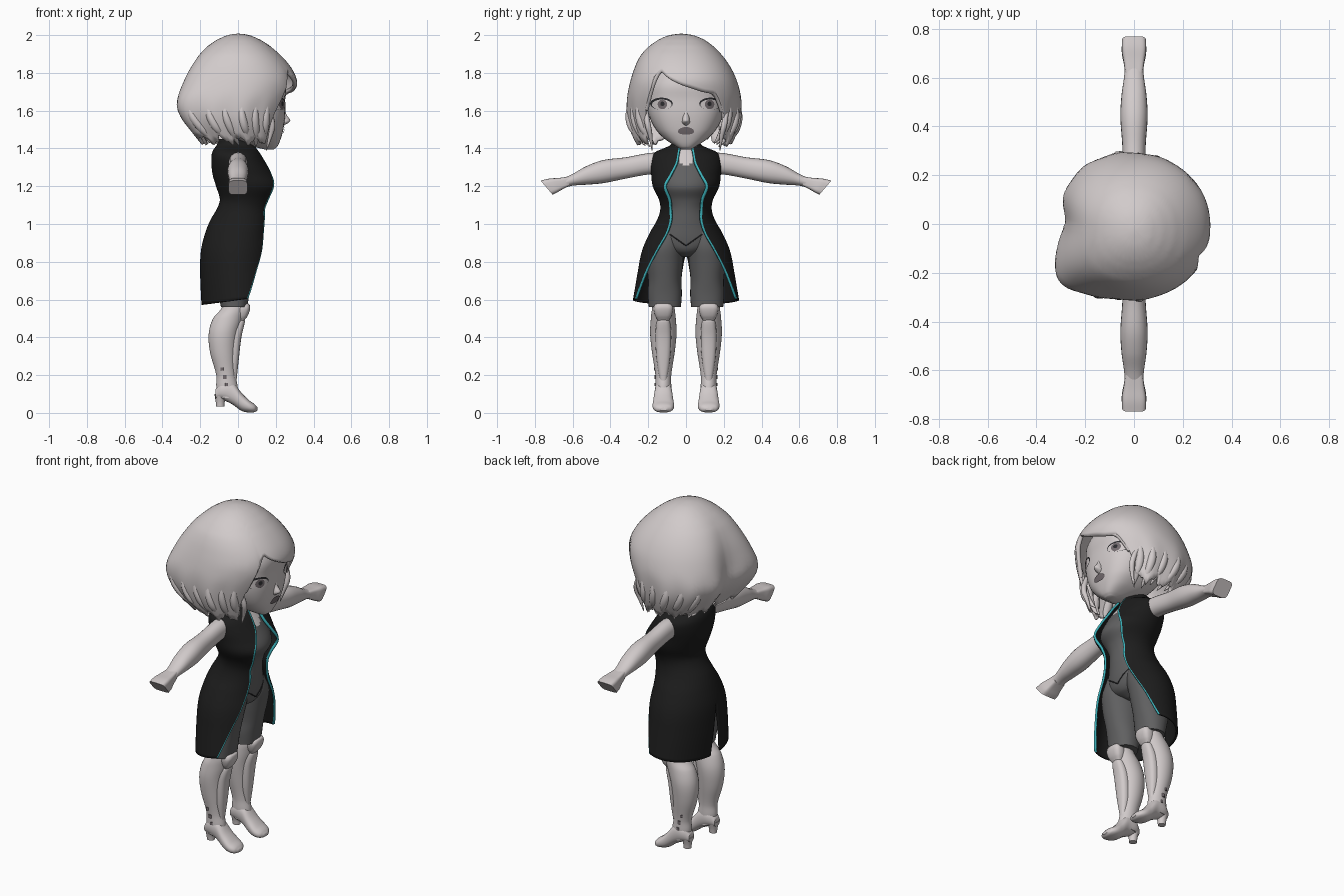
import bpy, bmesh, math

if "Cube" in bpy.data.objects:
    bpy.data.objects.remove(bpy.data.objects["Cube"])

def material(name, rgb):
    m = bpy.data.materials.new(name)
    m.diffuse_color = (*rgb, 1)
    m.use_nodes = True
    m.node_tree.nodes["Principled BSDF"].inputs["Base Color"].default_value = m.diffuse_color
    return m

PALE = material("pale_grey", (0.64, 0.595, 0.595))
BLACK = material("black_cloth", (0.012, 0.012, 0.012))
SUIT = material("suit_grey", (0.118, 0.118, 0.12))
CYAN = material("cyan_trim", (0.045, 0.45, 0.5))
LINE = material("dark_line", (0.025, 0.025, 0.028))
LIP = material("muted_grey", (0.17, 0.145, 0.155))

def sample(rows, t, smooth=True):
    """Interpolate a table of rows keyed by the first column."""
    n = len(rows)
    t = min(max(t, rows[0][0]), rows[-1][0])
    i = next((k for k in range(n - 1) if t <= rows[k + 1][0]), n - 2)
    a, b = rows[i], rows[i + 1]
    h = b[0] - a[0]
    u = (t - a[0]) / h
    if not smooth:
        return [p + (q - p) * u for p, q in zip(a[1:], b[1:])]
    def slope(k, c):
        lo, hi = rows[max(k - 1, 0)], rows[min(k + 1, n - 1)]
        return (hi[c] - lo[c]) / (hi[0] - lo[0])
    return [(2*u**3 - 3*u**2 + 1) * a[c] + (u**3 - 2*u**2 + u) * h * slope(i, c)
            + (3*u**2 - 2*u**3) * b[c] + (u**3 - u**2) * h * slope(i + 1, c)
            for c in range(1, len(a))]

def spow(v, p):
    return math.copysign(abs(v) ** (2 / p), v)

def finish(name, bm, mats, thick=0, angle=40):
    bmesh.ops.remove_doubles(bm, verts=bm.verts, dist=0.0002)
    bmesh.ops.recalc_face_normals(bm, faces=bm.faces)
    me = bpy.data.meshes.new(name)
    bm.to_mesh(me)
    bm.free()
    ob = bpy.data.objects.new(name, me)
    bpy.context.collection.objects.link(ob)
    for m in mats:
        me.materials.append(m)
    bpy.ops.object.select_all(action='DESELECT')
    ob.select_set(True)
    bpy.context.view_layer.objects.active = ob
    bpy.ops.object.shade_smooth_by_angle(angle=math.radians(angle))
    if thick:
        mod = ob.modifiers.new("thickness", 'SOLIDIFY')
        mod.thickness, mod.offset = thick, 0

def bridge(bm, rings, closed=True, rule=None):
    n = len(rings[0])
    for r0, r1 in zip(rings, rings[1:]):
        for j in range(n if closed else n - 1):
            k = (j + 1) % n
            f = bm.faces.new((r0[j], r0[k], r1[k], r1[j]))
            f.material_index = rule(f, j) if rule else 0

def loft(name, rows, mats, place=lambda a, b, t: (a, b, t), p=2, n=32, sub=5, rule=None):
    """Rows are (t, a_min, a_max, b_half, b_centre)."""
    bm = bmesh.new()
    ts = [r[0] + (s[0] - r[0]) * k / sub for r, s in zip(rows, rows[1:]) for k in range(sub)]
    rings = []
    for t in ts + [rows[-1][0]]:
        lo, hi, hb, cb = sample(rows, t)
        rings.append([bm.verts.new(place((lo + hi) / 2 + (hi - lo) / 2 * spow(math.cos(w), p),
                                         cb + hb * spow(math.sin(w), p), t))
                      for w in (2 * math.pi * j / n for j in range(n))])
    bridge(bm, rings, rule=rule)
    bm.faces.new(rings[0])
    bm.faces.new(rings[-1])
    finish(name, bm, mats)

def front_x(rows, y, z, p):
    lo, hi, hb, cb = sample(rows, z)
    return (lo + hi) / 2 + (hi - lo) / 2 * max(0, 1 - abs(y / hb) ** p) ** (1 / p)

def tubes(name, paths, mat):
    """Tapered strands; each path is a list of (x, y, z, radius)."""
    cu = bpy.data.curves.new(name, 'CURVE')
    cu.dimensions, cu.bevel_depth, cu.bevel_resolution = '3D', 1, 2
    cu.use_fill_caps = True
    for path in paths:
        s = cu.splines.new('NURBS')
        s.points.add(len(path) - 1)
        for pt, (x, y, z, r) in zip(s.points, path):
            pt.co, pt.radius = (x, y, z, 1), r
        s.order_u, s.use_endpoint_u, s.resolution_u = 3, True, 5
    cu.materials.append(mat)
    ob = bpy.data.objects.new(name, cu)
    bpy.context.collection.objects.link(ob)
    bpy.ops.object.select_all(action='DESELECT')
    ob.select_set(True)
    bpy.context.view_layer.objects.active = ob
    bpy.ops.object.convert(target='MESH')

# head and neck
HEAD = [(1.395, .14, .19, .025, 0), (1.41, .08, .208, .052, 0), (1.45, -.02, .226, .112, 0),
        (1.50, -.08, .24, .16, 0), (1.58, -.14, .25, .198, 0), (1.66, -.18, .25, .21, 0),
        (1.75, -.2, .25, .2, 0), (1.85, -.15, .19, .14, 0), (1.91, -.06, .1, .06, 0)]
loft("head", HEAD, [PALE], p=2.6, n=48)
loft("neck", [(1.30, -.06, .05, .055, 0), (1.38, -.06, .05, .05, 0), (1.47, -.06, .07, .055, 0)], [PALE])
loft("nose", [(1.52, .21, .24, .01, 0), (1.535, .21, .266, .02, 0), (1.548, .21, .277, .02, 0),
              (1.575, .2, .259, .018, 0), (1.6, .2, .249, .012, 0)], [PALE], n=16)

# eyes and mouth as thin patches following the face
def patch(name, cy, cz, hy, hz, off, mat, bow=0):
    bm = bmesh.new()
    rings = []
    for r in (1, .75, .5, .25, 0):
        ring = []
        for j in range(28):
            w = 2 * math.pi * j / 28
            y = cy + hy * r * math.cos(w)
            z = cz + hz * r * math.sin(w) + bow * abs(math.cos(w)) * r
            ring.append(bm.verts.new((front_x(HEAD, y, z, 2.6) + off, y, z)))
        rings.append(ring)
    bridge(bm, rings)
    finish(name, bm, [mat])

for s, side in ((1, "left"), (-1, "right")):
    patch(side + "_lashes", s * .13, 1.637, .06, .032, .003, LINE)
    patch(side + "_eye", s * .128, 1.632, .052, .027, .005, PALE)
    patch(side + "_iris", s * .125, 1.633, .025, .025, .007, LIP)
    patch(side + "_pupil", s * .125, 1.636, .011, .012, .009, LINE)
patch("lips", 0, 1.495, .043, .02, .006, LIP, -.005)

# hair cap with a swept fringe, a ragged hem and a bulge at the back right
HAIR = [(1.41, -.17, .20, .235, -.01), (1.5, -.24, .225, .275, -.01), (1.56, -.285, .245, .29, -.01),
        (1.62, -.308, .27, .295, -.01), (1.68, -.3, .292, .292, -.01), (1.75, -.28, .305, .276, -.012),
        (1.8, -.26, .289, .258, -.015), (1.85, -.232, .255, .234, -.02), (1.9, -.195, .208, .2, -.025),
        (1.94, -.152, .16, .16, -.025), (1.97, -.105, .112, .116, -.025), (1.99, -.06, .066, .07, -.025),
        (1.997, -.03, .035, .035, -.025), (2.0, 0, 0, 0, -.025)]
HEM = [(-180, 1.45), (-60, 1.44), (-49, 1.45), (-41, 1.62), (-33, 1.78), (-25, 1.815),
       (-16, 1.775), (0, 1.735), (20, 1.70), (34, 1.69), (41, 1.61), (49, 1.45), (60, 1.44), (180, 1.45)]

def hair_point(deg, z, out=0):
    lo, hi, hb, cb = sample(HAIR, z, z < 1.9)
    w = math.radians(deg)
    fade = min(1, max(0, (1.7 - z) / .2)) * min(1, max(0, (abs(deg) - 45) / 15))
    around = (deg - 180 * math.copysign(1, deg)) if abs(deg) > 90 else 90
    low = min(1, max(0, (1.97 - z) / .3))
    k = 1 + .022 * math.sin(12 * w) * fade
    k *= 1 + low * (.19 * math.exp(-((deg + 143) / 22) ** 2) - .11 * math.exp(-((around + 2) / 17) ** 2))
    return ((lo + hi) / 2 + ((hi - lo) / 2 * k + out) * spow(math.cos(w), 2.15),
            cb + (hb * k + out) * spow(math.sin(w), 2.15), z)

bm = bmesh.new()
rings = []
for i in range(29):
    ring = []
    for j in range(120):
        deg = -180 + 3 * j
        zb = sample(HEM, deg, False)[0]
        if abs(deg) > 50:
            zb += .02 * math.sin(math.radians(deg * 15)) + .01 * math.sin(math.radians(deg * 37))
        ring.append(bm.verts.new(hair_point(deg, 2.0 - (2.0 - zb) * (i / 28) ** 1.7)))
    rings.append(ring)
bridge(bm, rings)
finish("hair", bm, [PALE], thick=.016, angle=60)

# hanging locks and rolled fringe edge
locks = []
for s in (1, -1):
    for k, d in enumerate((52, 66, 81, 97, 114, 133)):
        end = 1.425 - .02 * (k % 2) + .003 * k
        locks.append([(*hair_point(s * (d + e), z, o), r) for e, z, o, r in
                      ((5, 1.69, -.012, .004), (3, 1.6, -.004, .022), (0, 1.52, -.002, .026),
                       (-3, end + .04, -.012, .016), (-5, end, -.03, .002))])
    locks.append([(.15, s * .215, 1.62, .012), (.19, s * .207, 1.54, .018),
                  (.17, s * .185, 1.46, .012), (.15, s * .18, 1.39, .002)])
tubes("hair_locks", locks, PALE)
tubes("fringe_edge", [[(*hair_point(d, sample(HEM, d, False)[0] + .008, -.004), .012)
                       for d in range(-42, 43, 6)]], PALE)

# bodysuit torso with an open neckline
BODY = [(.825, -.08, .04, .03, 0), (.85, -.12, .095, .1, 0), (.9, -.155, .118, .175, 0),
        (1.0, -.13, .13, .14, 0), (1.08, -.09, .138, .112, 0), (1.13, -.072, .152, .12, 0),
        (1.2, -.09, .186, .15, 0), (1.3, -.11, .14, .155, 0), (1.36, -.11, .10, .135, 0),
        (1.40, -.08, .07, .06, 0)]
def neckline(f, j):
    c = f.calc_center_median()
    return 1 if c.x > 0 and c.z > 1.305 + 1.5 * max(0, abs(c.y) - .015) else 0
loft("bodysuit", BODY, [SUIT, PALE], n=56, sub=6, rule=neckline)
tubes("suit_seam", [[(front_x(BODY, y, z, 2) + .001, y, z, .003) for y, z in
                     ((s * .12 * u, .885 + .085 * u) for u in (0, .25, .5, .75, 1))]
                    for s in (1, -1)], LINE)

# open coat; rows are (z, x_back, x_front, y_half, front_gap, back_slit)
COAT = [(.622, -.19, .18, .275, .262, .045), (.75, -.195, .175, .25, .207, .022),
        (.86, -.19, .168, .226, .15, 0), (.95, -.168, .155, .187, .098, 0),
        (1.02, -.14, .158, .147, .076, 0), (1.08, -.105, .165, .13, .077, 0),
        (1.13, -.09, .185, .137, .082, 0), (1.2, -.11, .222, .17, .105, 0),
        (1.26, -.128, .188, .178, .075, 0), (1.32, -.135, .147, .184, .045, 0),
        (1.37, -.133, .115, .17, .035, 0), (1.4, -.12, .095, .105, .03, 0),
        (1.415, -.105, .088, .075, .027, 0), (1.45, -.105, .095, .066, .034, 0)]
bm = bmesh.new()
for s in (1, -1):
    rings = []
    for i in range(61):
        z = .622 + .828 * i / 60
        lo, hi, hb, gap, slit = sample(COAT, z)
        start = math.asin(min(.97, gap / hb))
        stop = math.pi - max(0, slit) / hb
        width = .005 + .006 * min(1, max(0, (z - .85) / .2))
        edge = start + width / (hb * math.cos(start) + .05)
        angles = [start] + [edge + (stop - edge) * k / 26 for k in range(27)]
        drop = max(0, (.8 - z) / .178) * .05
        rings.append([bm.verts.new(((lo + hi) / 2 + (hi - lo) / 2 * math.cos(w), s * hb * math.sin(w),
                                    z - drop * (1 - math.cos(w)) / 2)) for w in angles])
    bridge(bm, rings, closed=False, rule=lambda f, j: 1 if j == 0 else 0)
finish("coat", bm, [BLACK, CYAN], thick=.012)

for s, side in ((1, "left"), (-1, "right")):
    # bare arm and blocky hand
    loft(side + "_arm", [(.12, 1.265, 1.38, .052, 0), (.2, 1.262, 1.375, .048, 0), (.32, 1.24, 1.353, .048, 0),
                         (.44, 1.216, 1.338, .056, 0), (.53, 1.208, 1.305, .051, 0), (.6, 1.203, 1.265, .041, 0),
                         (.65, 1.19, 1.243, .038, 0)], [PALE], lambda a, b, t: (b, s * t, a), p=2.2, n=24)
    loft(side + "_hand", [(.62, 1.2, 1.25, .036, 0), (.66, 1.182, 1.244, .043, 0), (.70, 1.166, 1.24, .05, 0),
                          (.74, 1.155, 1.23, .05, 0)],
         [PALE], lambda a, b, t: (b, s * (t + (a - 1.195) * .85 * max(0, (t - .62) / .12)), a), p=4.5, n=32)
    # trouser leg
    c = s * .112
    loft(side + "_thigh", [(.56, -.09, .05, .085, c), (.63, -.105, .06, .09, c), (.7, -.125, .075, .088, c),
                           (.8, -.145, .098, .097, c), (.88, -.145, .113, .092, s * .104),
                           (.96, -.11, .105, .06, s * .085)], [SUIT], p=2.2)
    # boot shaft, knee cap, shin guard
    c = s * .12
    loft(side + "_boot_shaft", [(.08, -.105, .0, .04, c), (.14, -.115, -.002, .042, c), (.2, -.115, -.012, .042, c),
                                (.32, -.148, -.01, .06, c), (.42, -.155, .002, .07, c), (.5, -.132, .028, .066, c),
                                (.55, -.09, .042, .06, c), (.62, -.06, .04, .05, c)], [PALE])
    loft(side + "_knee_cap", [(.49, .0, .034, .03, c), (.515, -.01, .052, .044, c), (.55, -.01, .064, .052, c),
                              (.572, -.01, .062, .046, c), (.58, -.01, .052, .036, c)], [PALE], p=3, n=20)
    loft(side + "_shin_guard", [(.17, -.05, -.008, .018, c), (.28, -.06, .004, .036, c), (.4, -.05, .018, .042, c),
                                (.48, -.03, .036, .036, c), (.5, -.01, .034, .025, c)], [PALE], p=2.6, n=20)
    # foot and heel
    loft(side + "_foot", [(-.12, .075, .125, .025, c), (-.085, .07, .165, .042, c), (-.03, .045, .165, .046, c),
                          (.02, .01, .105, .054, c), (.06, .002, .066, .057, c), (.088, .004, .046, .045, c),
                          (.102, .012, .03, .02, c)], [PALE], lambda a, b, t: (t, b, a), p=2.3, n=24)
    loft(side + "_heel", [(.033, -.115, -.072, .02, c), (.06, -.118, -.07, .024, c), (.1, -.125, -.06, .035, c)],
         [PALE], n=20)
    # dark ankle studs
    for k, (x, z, h) in enumerate(((-.07, .19, .01), (-.06, .15, .008), (-.085, .232, .008))):
        y = s * (.12 + .042 + .05 * max(0, z - .16))
        loft("%s_ankle_stud_%d" % (side, k), [(z - h, x - h, x + h, .004, y), (z + h, x - h, x + h, .004, y)],
             [LIP], n=12, sub=1)
